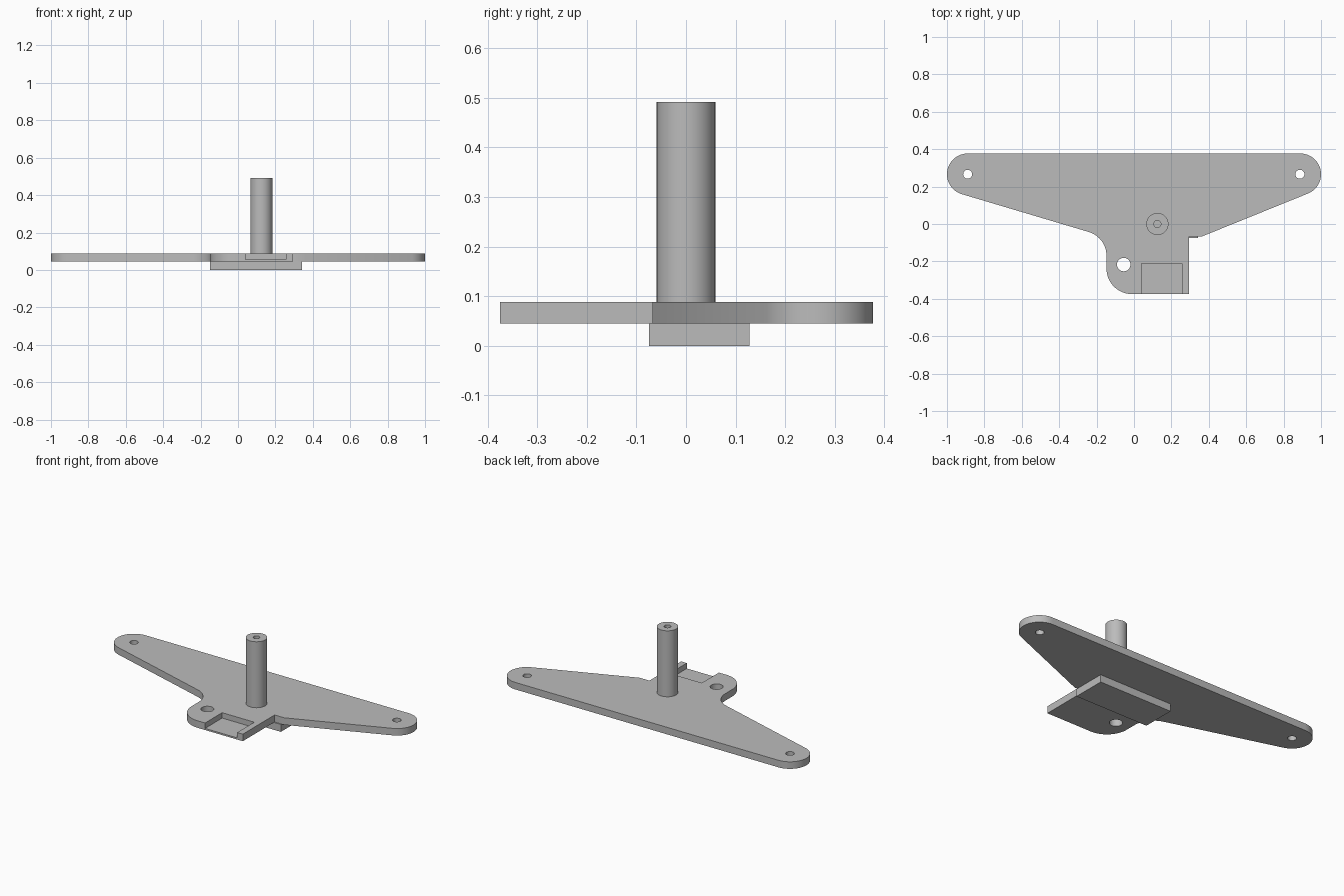
import bpy, bmesh
from math import radians, cos, sin
from mathutils import Vector

cube = bpy.data.objects.get("Cube")
if cube:
    bpy.data.objects.remove(cube, do_unlink=True)

grey = bpy.data.materials.new("plain grey")
grey.use_nodes = True
colour = (0.5, 0.5, 0.5, 1)
grey.diffuse_color = colour
grey.node_tree.nodes["Principled BSDF"].inputs["Base Color"].default_value = colour

PLATE_BOTTOM, PLATE_TOP = 0.045, 0.088


def arc(cx, cy, r, start, end, steps=24):
    angles = [radians(start + (end - start) * i / steps) for i in range(steps + 1)]
    return [(cx + r * cos(a), cy + r * sin(a)) for a in angles]


def box(x0, x1, y0, y1):
    return [(x0, y0), (x1, y0), (x1, y1), (x0, y1)]


def prism(name, outline, z0, z1):
    """Extrude a counter-clockwise outline from z0 to z1."""
    bm = bmesh.new()
    base = bm.faces.new([bm.verts.new((x, y, z0)) for x, y in outline])
    moved = bmesh.ops.extrude_face_region(bm, geom=[base])["geom"]
    verts = [v for v in moved if isinstance(v, bmesh.types.BMVert)]
    bmesh.ops.translate(bm, verts=verts, vec=Vector((0, 0, z1 - z0)))
    if base.is_valid is False or not any(f.normal.z < -0.9 for f in bm.faces):
        bmesh.ops.holes_fill(bm, edges=bm.edges[:])
    bmesh.ops.recalc_face_normals(bm, faces=bm.faces[:])
    mesh = bpy.data.meshes.new(name)
    bm.to_mesh(mesh)
    bm.free()
    mesh.materials.append(grey)
    obj = bpy.data.objects.new(name, mesh)
    bpy.context.collection.objects.link(obj)
    return obj


def cylinder(name, x, y, r, z0, z1):
    return prism(name, arc(x, y, r, 0, 360 - 7.5, 47), z0, z1)


def select(obj):
    bpy.ops.object.select_all(action='DESELECT')
    obj.select_set(True)
    bpy.context.view_layer.objects.active = obj


def cut(obj, cutter):
    cutter.hide_render = True
    mod = obj.modifiers.new("cut", 'BOOLEAN')
    mod.operation, mod.solver, mod.object = 'DIFFERENCE', 'EXACT', cutter
    select(obj)
    bpy.ops.object.modifier_apply(modifier=mod.name)
    bpy.data.objects.remove(cutter, do_unlink=True)


# Winged plate: rounded arm ends, stepped right side, rounded foot corner
outline = arc(0.889, 0.266, 0.111, 90, -68)
outline += [(0.36, -0.068), (0.295, -0.068), (0.295, -0.375)]
outline += arc(-0.01, -0.238, 0.137, 270, 180)
outline += arc(-0.28, -0.17, 0.133, 0, 73.5)
outline += arc(-0.889, 0.266, 0.111, 253.5, 90)
plate = prism("winged_plate", outline[::-1], PLATE_BOTTOM, PLATE_TOP)

# Screw holes and the open-fronted pocket
for x, y, r in ((-0.889, 0.266, 0.024), (0.887, 0.266, 0.024), (-0.055, -0.217, 0.036)):
    cut(plate, cylinder("hole_cutter", x, y, r, 0, 0.2))
cut(plate, prism("pocket_cutter", box(0.04, 0.257, -0.5, -0.21), 0.055, 0.2))

# Rectangular pad under the plate
prism("lower_pad", box(-0.15, 0.342, -0.075, 0.128), 0, PLATE_BOTTOM)

# Upright post with a bore in its top
post = cylinder("post", 0.125, 0, 0.059, PLATE_TOP, 0.491)
cut(post, cylinder("bore_cutter", 0.125, 0, 0.019, 0.15, 0.6))

for obj in (plate, post):
    select(obj)
    bpy.ops.object.shade_smooth_by_angle(angle=radians(30))
